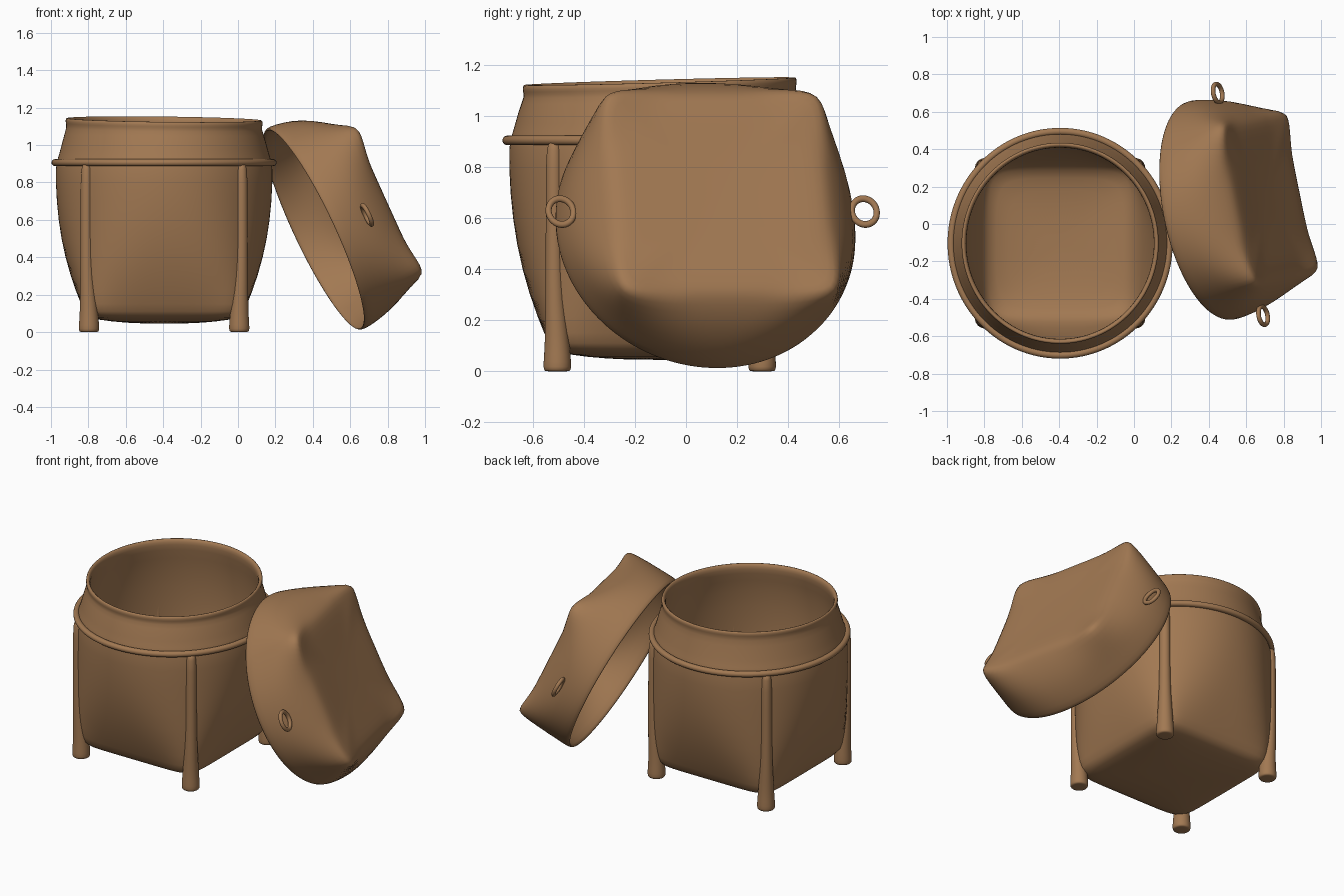
import bpy, bmesh, math
from mathutils import Matrix, Vector

if "Cube" in bpy.data.objects:
    bpy.data.objects.remove(bpy.data.objects["Cube"])

SEG = 64
brown = bpy.data.materials.new("woven_brown")
brown.diffuse_color = (0.36, 0.19, 0.085, 1)
brown.use_nodes = True
brown.node_tree.nodes["Principled BSDF"].inputs["Base Color"].default_value = brown.diffuse_color


def finish(bm, name, subdiv=1):
    bmesh.ops.recalc_face_normals(bm, faces=bm.faces)
    for f in bm.faces:
        f.smooth = True
    me = bpy.data.meshes.new(name)
    bm.to_mesh(me)
    bm.free()
    me.materials.append(brown)
    ob = bpy.data.objects.new(name, me)
    bpy.context.collection.objects.link(ob)
    if subdiv:
        m = ob.modifiers.new("smooth", 'SUBSURF')
        m.levels = m.render_levels = subdiv
    return ob


def bridge(bm, rings, closed=False):
    n = len(rings[0])
    pairs = list(zip(rings, rings[1:])) + ([(rings[-1], rings[0])] if closed else [])
    for a, b in pairs:
        for i in range(n):
            j = (i + 1) % n
            bm.faces.new((a[i], a[j], b[j], b[i]))


def cap(bm, ring, center):
    c = bm.verts.new(center)
    for i in range(len(ring)):
        bm.faces.new((ring[i], ring[(i + 1) % len(ring)], c))


def shell(rows, z_first, z_last):
    """Loft round-to-square sections: (height, side distance, corner distance)."""
    bm = bmesh.new()
    rings = []
    for z, a, c in rows:
        n = 1 / (0.5 - math.log2(c / a))
        ring = []
        for i in range(SEG):
            t = 2 * math.pi * i / SEG
            r = a / (abs(math.cos(t)) ** n + abs(math.sin(t)) ** n) ** (1 / n)
            ring.append(bm.verts.new((r * math.cos(t), r * math.sin(t), z)))
        rings.append(ring)
    bridge(bm, rings)
    cap(bm, rings[0], (0, 0, z_first))
    cap(bm, rings[-1], (0, 0, z_last))
    return bm


def torus(R, r, matrix, major=64, minor=10):
    bm = bmesh.new()
    rings = []
    for i in range(major):
        t = 2 * math.pi * i / major
        ring = []
        for k in range(minor):
            p = 2 * math.pi * k / minor
            d = R + r * math.cos(p)
            ring.append(bm.verts.new(matrix @ Vector((d * math.cos(t), d * math.sin(t), r * math.sin(p)))))
        rings.append(ring)
    bridge(bm, rings, True)
    return bm


BASE = Matrix.Translation((-0.395, -0.103, 0))

# Basket body: square floor rising to a round neck and rim, then back down inside
outer = [(.048, .2, .22), (.066, .36, .45), (.085, .415, .55), (.13, .437, .575),
         (.3, .503, .585), (.5, .553, .588), (.7, .577, .588), (.9, .583, .586),
         (.93, .566, .566), (1.02, .545, .545), (1.095, .52, .52), (1.11, .527, .527),
         (1.135, .529, .529), (1.142, .515, .515)]
inner = [(1.125, .502, .502), (1.09, .5, .5), (.95, .535, .535), (.7, .546, .552),
         (.5, .522, .552), (.3, .472, .55), (.15, .41, .54), (.11, .36, .45), (.085, .2, .22)]
bm = shell(outer + inner, .045, .08)
for v in bm.verts:
    if v.co.z > 1.05:
        v.co.z += 0.028 * v.co.y - 0.012 * v.co.x
bm.transform(BASE @ Matrix.Diagonal((1, 1.02, 1, 1)))
finish(bm, "basket_body")

# Raised band below the neck
finish(torus(.584, .02, BASE @ Matrix.Translation((0, 0, .906)) @ Matrix.Diagonal((1, 1.025, 1, 1))),
       "basket_band")

# Four corner legs that continue up the body as ribs
for k, label in enumerate(("back_right", "back_left", "front_left", "front_right")):
    ang = math.pi / 4 + k * math.pi / 2
    bm = bmesh.new()
    rings = []
    for d, z, r in ((.568, 0, .045), (.568, .004, .055), (.568, .03, .056), (.568, .1, .05),
                    (.575, .2, .044), (.586, .35, .034), (.586, .7, .033), (.586, .9, .033)):
        rings.append([bm.verts.new((d * math.cos(ang) + r * math.cos(t * math.pi / 8),
                                    d * math.sin(ang) + r * math.sin(t * math.pi / 8), z))
                      for t in range(16)])
    bridge(bm, rings)
    cap(bm, rings[0], (.568 * math.cos(ang), .568 * math.sin(ang), 0))
    cap(bm, rings[-1], (.586 * math.cos(ang), .586 * math.sin(ang), .9))
    bm.transform(BASE)
    finish(bm, "leg_" + label)

# Leaning lid frame: local z points out of the lid top
n = Vector((.89, .182, .42)).normalized()
u = Vector((-.2, .98, 0)).normalized()
v_axis = u.cross(n).normalized()
LID = Matrix.Translation((.40, .07, .547)) @ Matrix((v_axis, u, n)).transposed().to_4x4()

# Lid: round opening closing to a square top with pointed corners
lid_in = [(.325, .2, .22), (.33, .36, .46), (.31, .42, .56), (.27, .48, .57),
          (.19, .535, .575), (.1, .567, .577), (.01, .578, .578)]
lid_out = [(0, .59, .59), (.02, .6, .6), (.1, .588, .6), (.19, .56, .603), (.27, .512, .606),
           (.325, .462, .608), (.352, .425, .59), (.36, .385, .51), (.358, .3, .35), (.353, .15, .16)]
bm = shell(lid_in + lid_out, .32, .352)
for v in bm.verts:
    r = v.co.xy.length
    if v.co.z > .3 and r > .48:
        v.co.z += .3 * (r - .48)
bm.transform(LID)
finish(bm, "lid")

# Loop handles on both sides of the lid
for side, label in ((1, "back"), (-1, "front")):
    M = LID @ Matrix.Translation((0, side * .607, .19)) @ Matrix.Diagonal((1.12, 1, 1, 1))
    finish(torus(.05, .013, M, 32, 10), "lid_handle_" + label)
